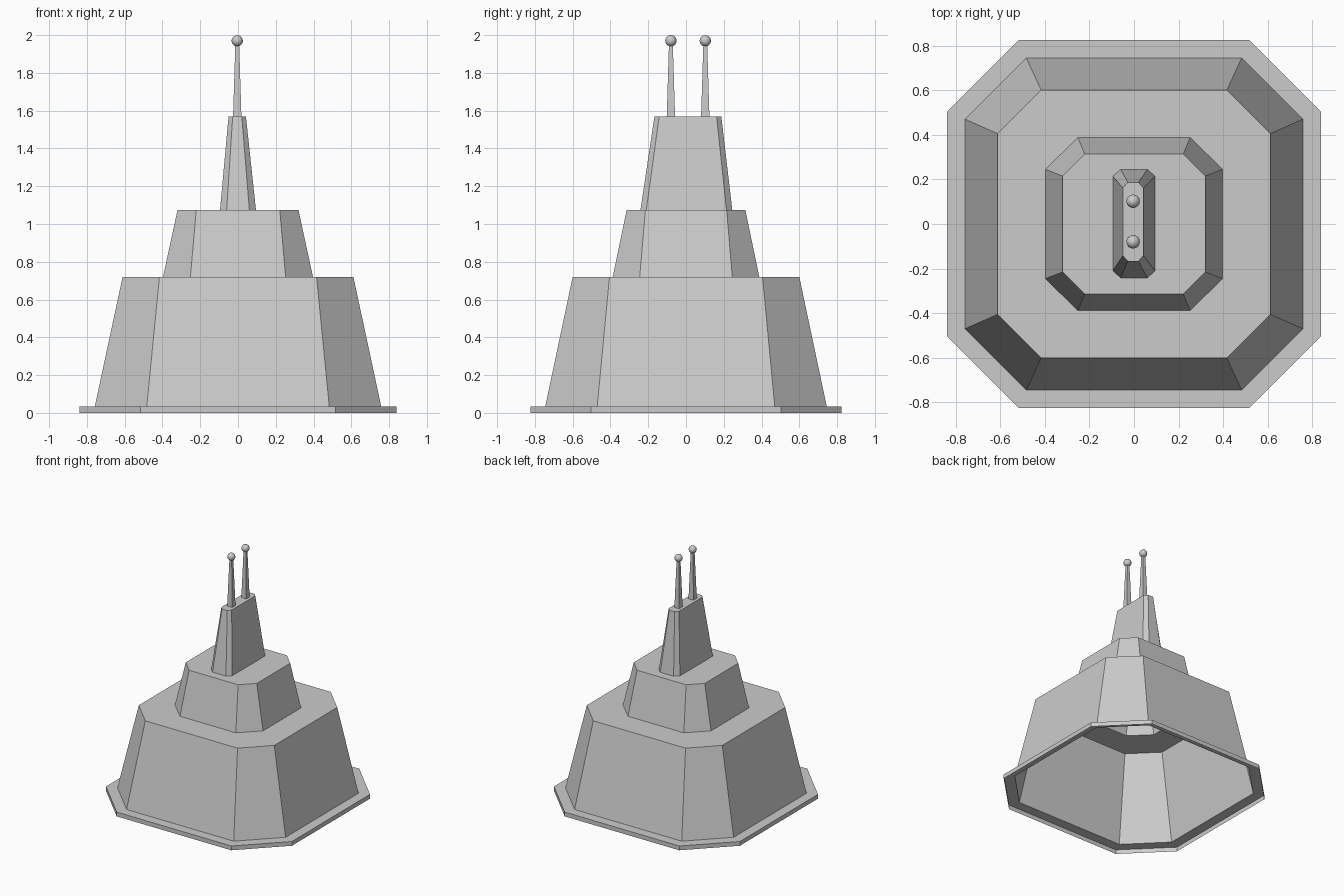
import bpy, bmesh

if "Cube" in bpy.data.objects:
    bpy.data.objects.remove(bpy.data.objects["Cube"])


def ring(bm, x, y, cx, cy, z, ox=0.0, oy=0.0):
    """Chamfered rectangle: half sizes x, y; flat edges end at cx, cy."""
    pts = [(cx, -y), (x, -cy), (x, cy), (cx, y),
           (-cx, y), (-x, cy), (-x, -cy), (-cx, -y)]
    return [bm.verts.new((px + ox, py + oy, z)) for px, py in pts]


def shell(name, rings, cap=False):
    """Skin a stack of rings from the bottom up; the underside stays open."""
    bm = bmesh.new()
    loops = [ring(bm, *r) for r in rings]
    for a, b in zip(loops, loops[1:]):
        for i in range(8):
            j = (i + 1) % 8
            bm.faces.new((a[i], a[j], b[j], b[i]))
    if cap:
        bm.faces.new(loops[-1])
    mesh = bpy.data.meshes.new(name)
    bm.to_mesh(mesh)
    bm.free()
    bpy.context.collection.objects.link(bpy.data.objects.new(name, mesh))


# Outlines where each tier meets the ledge below it
low = (0.758, 0.745, 0.483, 0.47, 0.035)
mid = (0.397, 0.388, 0.252, 0.245, 0.72)
high = (0.095, 0.243, 0.06, 0.212, 1.075, 0, 0.002)

# Base plate rim and its ledge
shell("base_plate", [(0.838, 0.824, 0.517, 0.503, 0),
                     (0.838, 0.824, 0.517, 0.503, 0.035), low])
# Hollow stepped tiers, each with the ledge around the next one
shell("lower_tier", [low, (0.611, 0.60, 0.416, 0.405, 0.72), mid])
shell("middle_tier", [mid, (0.32, 0.314, 0.221, 0.215, 1.075), high])
shell("upper_tier", [high, (0.046, 0.177, 0.024, 0.152, 1.57, -0.004, 0.01)],
      cap=True)

# Twin antennas with ball tips
for side, y in (("front", -0.08), ("back", 0.102)):
    bm = bmesh.new()
    bmesh.ops.create_cube(bm, size=1)
    for v in bm.verts:
        h = 0.022 if v.co.z < 0 else 0.01
        v.co = (-0.004 + 2 * h * v.co.x, y + 2 * h * v.co.y,
                1.57 if v.co.z < 0 else 1.96)
    mesh = bpy.data.meshes.new(side + "_antenna")
    bm.to_mesh(mesh)
    bm.free()
    bpy.context.collection.objects.link(
        bpy.data.objects.new(side + "_antenna", mesh))
    bpy.ops.mesh.primitive_uv_sphere_add(
        segments=16, ring_count=10, radius=0.03, location=(-0.004, y, 1.97))
    bpy.context.object.name = side + "_antenna_ball"
    bpy.ops.object.shade_smooth()
